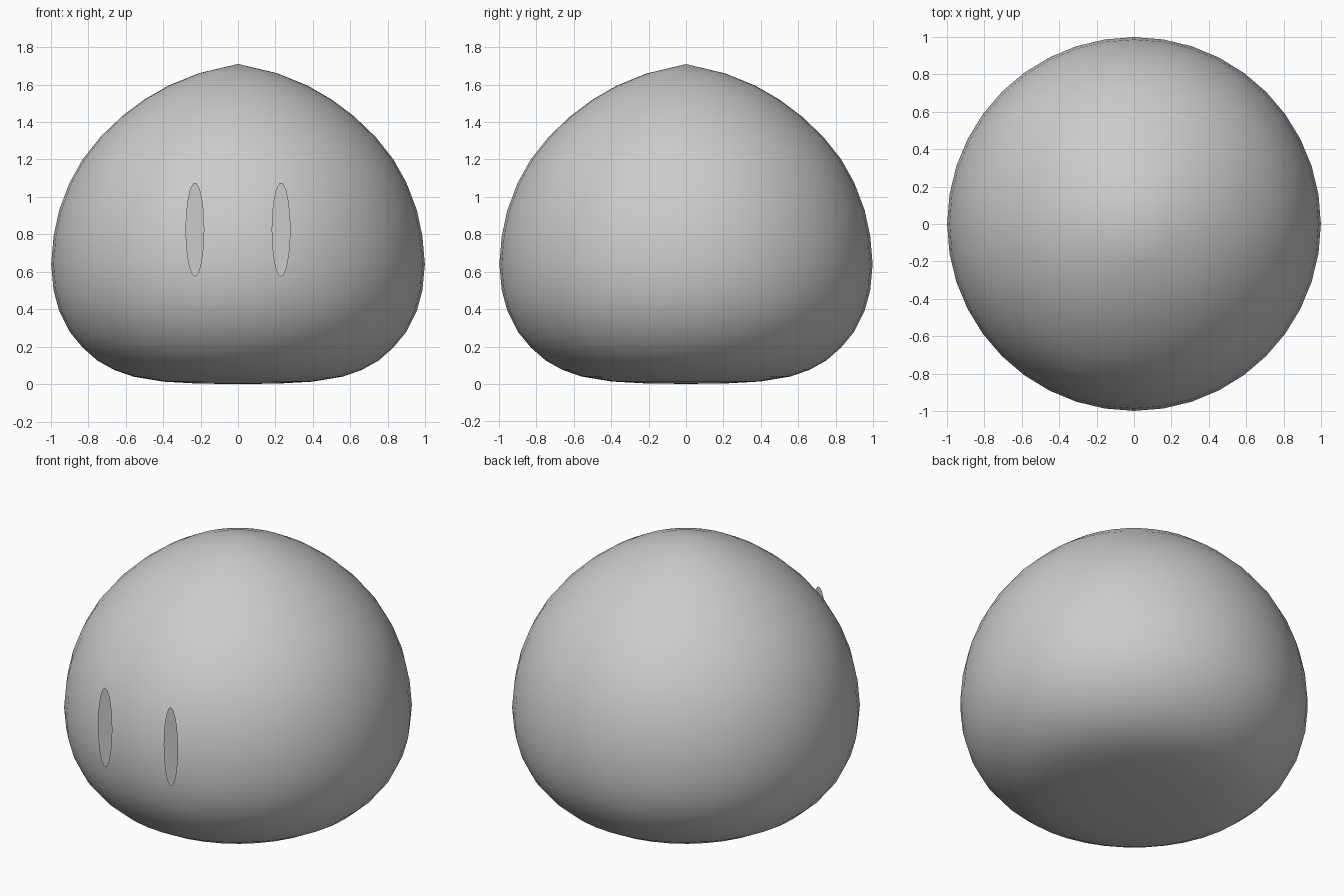
import bpy, bmesh, math

if "Cube" in bpy.data.objects:
    bpy.data.objects.remove(bpy.data.objects["Cube"])

SEG = 40


def make_object(name, bm, smooth):
    mesh = bpy.data.meshes.new(name)
    bm.to_mesh(mesh)
    bm.free()
    for p in mesh.polygons:
        p.use_smooth = smooth
    obj = bpy.data.objects.new(name, mesh)
    bpy.context.collection.objects.link(obj)
    return obj


# Body: squashed drop, lathed from a profile of (radius, height)
profile = [(0.22, 0.003), (0.40, 0.013), (0.56, 0.04), (0.66, 0.075),
           (0.75, 0.125), (0.83, 0.195), (0.90, 0.28), (0.955, 0.39),
           (0.985, 0.50), (0.998, 0.64), (0.985, 0.79), (0.955, 0.93),
           (0.90, 1.075), (0.83, 1.20), (0.735, 1.32), (0.62, 1.43),
           (0.50, 1.52), (0.37, 1.595), (0.21, 1.66)]
bm = bmesh.new()
rings = [[bm.verts.new((r * math.cos(2 * math.pi * i / SEG),
                        r * math.sin(2 * math.pi * i / SEG), z))
          for i in range(SEG)] for r, z in profile]
bottom = bm.verts.new((0, 0, 0))
tip = bm.verts.new((0, 0, 1.71))
for i in range(SEG):
    j = (i + 1) % SEG
    for a, b in zip(rings, rings[1:]):
        bm.faces.new((a[i], a[j], b[j], b[i]))
    bm.faces.new((bottom, rings[0][j], rings[0][i]))
    bm.faces.new((tip, rings[-1][i], rings[-1][j]))
make_object("body", bm, True)

# Eyes: two flat upright ovals just in front of the body
for side, x in (("left", 0.23), ("right", -0.23)):
    bm = bmesh.new()
    bm.faces.new([bm.verts.new((0.05 * math.cos(2 * math.pi * i / 32), 0,
                                0.25 * math.sin(2 * math.pi * i / 32)))
                  for i in range(32)])
    make_object(side + "_eye", bm, False).location = (x, -1.0, 0.825)
